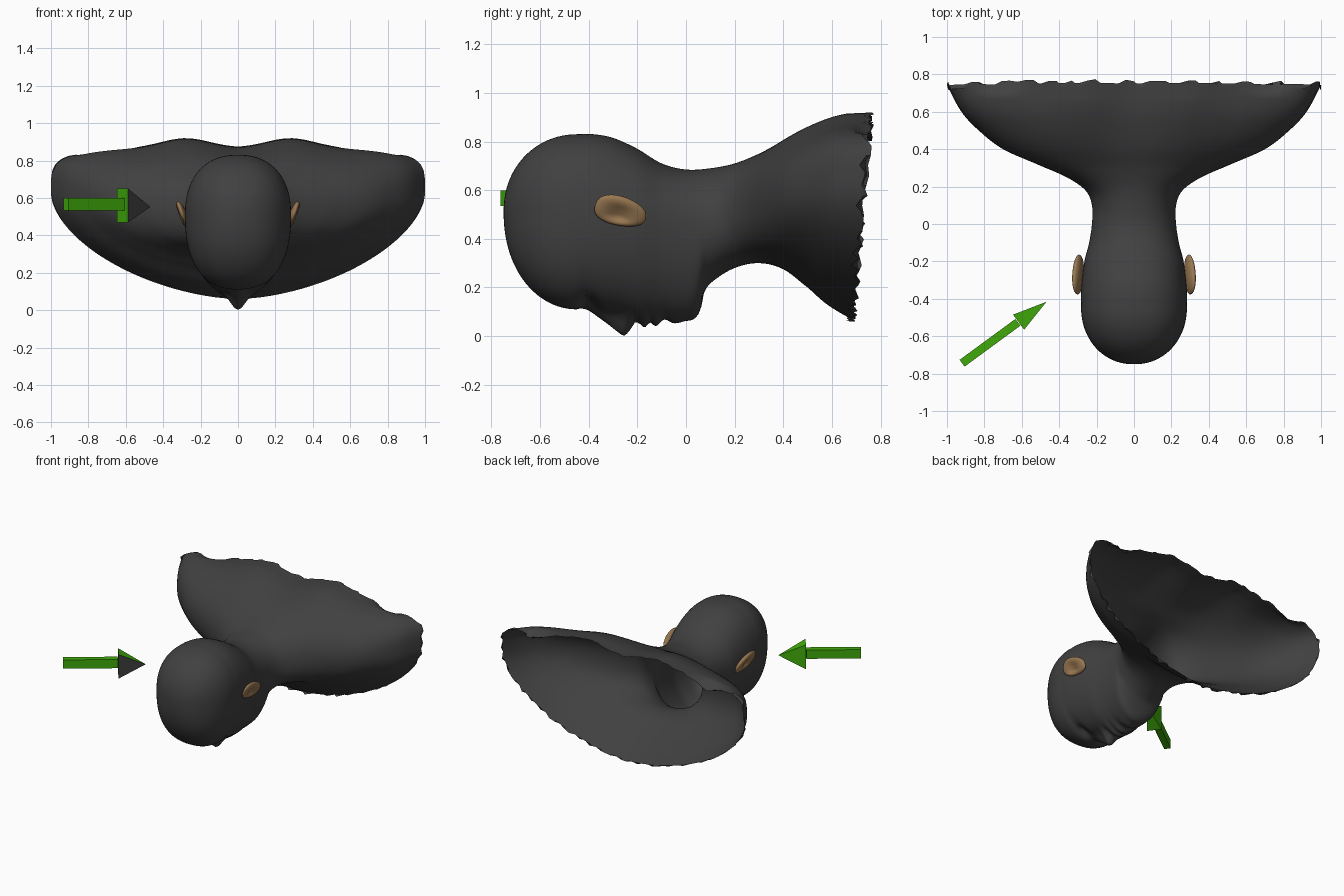
import bpy, bmesh, math, random
from mathutils import Vector, Matrix

if "Cube" in bpy.data.objects:
    bpy.data.objects.remove(bpy.data.objects["Cube"])

random.seed(4)

def material(name, rgb):
    m = bpy.data.materials.new(name)
    m.diffuse_color = (*rgb, 1)
    m.use_nodes = True
    m.node_tree.nodes["Principled BSDF"].inputs["Base Color"].default_value = m.diffuse_color
    return m

GREY = material("dark grey", (0.052, 0.052, 0.052))
TAN = material("ear tan", (0.32, 0.19, 0.085))
GREEN = material("arrow green", (0.05, 0.40, 0.003))

def finish(name, bm, mats, smooth=None):
    bmesh.ops.recalc_face_normals(bm, faces=bm.faces)
    me = bpy.data.meshes.new(name)
    bm.to_mesh(me)
    bm.free()
    ob = bpy.data.objects.new(name, me)
    bpy.context.collection.objects.link(ob)
    for m in mats:
        me.materials.append(m)
    if smooth:
        bpy.ops.object.select_all(action='DESELECT')
        ob.select_set(True)
        bpy.context.view_layer.objects.active = ob
        bpy.ops.object.shade_smooth_by_angle(angle=math.radians(smooth))
    return ob

def curve(pts, t):
    """Smooth interpolation through (position, value) points."""
    if t <= pts[0][0]:
        return pts[0][1]
    if t >= pts[-1][0]:
        return pts[-1][1]
    def slope(i):
        a, b = pts[max(i - 1, 0)], pts[min(i + 1, len(pts) - 1)]
        return (b[1] - a[1]) / (b[0] - a[0])
    i = max(k for k in range(len(pts) - 1) if pts[k][0] <= t)
    (x0, v0), (x1, v1) = pts[i], pts[i + 1]
    h = x1 - x0
    u = (t - x0) / h
    return ((2*u**3 - 3*u*u + 1) * v0 + (u**3 - 2*u*u + u) * h * slope(i)
            + (3*u*u - 2*u**3) * v1 + (u**3 - u*u) * h * slope(i + 1))

def bump(v, centre, width):
    return math.exp(-((v - centre) / width) ** 2)

def half_section(w, h, n, count):
    """Evenly spaced points on half a superellipse, from +x over to -x."""
    dense = []
    for i in range(201):
        a = math.pi * i / 200
        c, s = math.cos(a), max(math.sin(a), 0)
        dense.append(Vector((w * math.copysign(abs(c) ** (2 / n), c), h * s ** (2 / n))))
    run = [0]
    for p, q in zip(dense, dense[1:]):
        run.append(run[-1] + (q - p).length)
    out, j = [], 0
    for i in range(count):
        d = run[-1] * i / count
        while j < 199 and run[j + 1] < d:
            j += 1
        out.append(dense[j].lerp(dense[j + 1], (d - run[j]) / max(run[j + 1] - run[j], 1e-9)))
    return out

# Profiles along the body axis (y), crown to shoulders
TOP = [(-.45, .83), (-.38, .83), (-.3, .815), (-.2, .77), (-.1, .71), (0, .685),
       (.1, .69), (.2, .71), (.3, .75), (.4, .80), (.5, .835), (.6, .86), (.75, .87)]
BOTTOM = [(-.45, .11), (-.41, .118), (-.34, .10), (-.26, .085), (-.2, .072), (-.12, .07),
          (0, .063), (.035, .072), (.06, .11), (.075, .18), (.11, .225), (.2, .28),
          (.3, .30), (.4, .275), (.5, .20), (.6, .13), (.75, .06)]
WIDTH = [(-.45, .283), (-.36, .283), (-.2, .265), (-.1, .24), (0, .225), (.1, .225), (.18, .26),
         (.25, .36), (.32, .52), (.4, .70), (.5, .83), (.6, .92), (.75, 1.0)]
MIDDLE = [(-.45, .51), (0, .46), (.15, .47), (.35, .57), (.75, .62)]
POWER_UP = [(-.45, 2.3), (.35, 2.2), (.5, 3.1), (.65, 4.6), (.75, 5)]
POWER_DOWN = [(-.45, 2.4), (-.2, 2.1), (0, 2.0), (.3, 2.0), (.5, 1.8), (.75, 1.7)]
NOSE = [(-.44, 0), (-.40, .012), (-.33, .042), (-.28, .072), (-.255, .082),
        (-.235, .06), (-.205, .01), (-.19, 0)]
LIPS = [(-.21, 0), (-.185, .025), (-.17, .035), (-.147, .014), (-.125, .03),
        (-.09, 0), (-.05, .012), (0, 0)]

# Bust: cross-sections lofted along y
HALF = 56
ys = [-.45 - .3 * math.cos(math.radians(2 + 88 * i / 24)) for i in range(24)]
ys += [-.45 + 1.2 * i / 110 for i in range(111)]
bm = bmesh.new()
rings = []
for k, y in enumerate(ys):
    if y < -.45:                                   # rounded crown
        f = (1 - ((y + .45) / .3) ** 2) ** .47
        w, top, bot, mid = .283 * f, .51 + .32 * f, .51 - .40 * f, .51
    else:
        w, top, bot, mid = (curve(c, y) for c in (WIDTH, TOP, BOTTOM, MIDDLE))
    ramp = min(max((y - .3) / .35, 0), 1)
    upper = [(p.x, mid + p.y, True) for p in half_section(w, top - mid, curve(POWER_UP, y), HALF)]
    lower = [(-p.x, mid - p.y, False)
             for p in half_section(w, mid - bot, curve(POWER_DOWN, y), HALF)]
    ring = []
    for s, (x, z, up) in enumerate(upper + lower):
        ax, yy = abs(x), y
        if up:                                     # shoulder blades, crease behind the arm
            z += .05 * bump(ax, .28, .18) * ramp * (z - mid) / (top - mid)
            z -= .06 * bump(ax, .72, .10) * min(max((y - .67) / .08, 0), 1) ** 1.5
        elif y < .1:                               # nose, lips, eye sockets
            z -= curve(NOSE, y) * bump(x, 0, .035 + .02 * bump(y, -.245, .03))
            z -= curve(LIPS, y) * bump(x, 0, .075)
            z += .035 * bump(ax, .10, .05) * bump(y, -.40, .035)
            z -= .012 * bump(ax, .10, .03) * bump(y, -.385, .02)
        if y > .5:                                 # slanted, torn rim
            end = .69 + .075 * z / .9
            yy += (y - .5) / .25 * (end - .75)
            if k == len(ys) - 1:
                yy += random.choice((-.035, -.02, 0, .008))
        ring.append(bm.verts.new((x, yy, z)))
    rings.append(ring)
bm.faces.new(rings[0])
for r0, r1 in zip(rings, rings[1:]):
    for s in range(2 * HALF):
        t = (s + 1) % (2 * HALF)
        bm.faces.new((r0[s], r0[t], r1[t], r1[s]))
finish("head_and_shoulders", bm, [GREY], 60)

# Ears: flattened shell with a hollow, flat underside, mirrored
bm = bmesh.new()
bmesh.ops.create_uvsphere(bm, u_segments=40, v_segments=28, radius=1)
tilt = Matrix.Rotation(math.radians(-14), 3, 'X')
for v in bm.verts:
    x, y, z = v.co
    if x > 0:
        x -= 1.2 * math.exp(-(math.hypot(y + .05, z + .2) / .5) ** 2)
    z = math.copysign(abs(z) ** .8, z) * (1.1 if z > 0 else .9) * (1 - .12 * y)
    p = tilt @ Vector((.025 * x, .108 * y, .060 * z))
    p.x += .3 * p.z
    v.co = p + Vector((.298, -.27, .508))
ears = finish("ears", bm, [TAN], 50)
ears.modifiers.new("other_side", 'MIRROR')

# Arrow: flat-sided shaft and pyramid tip pointing at the head
heading = Matrix.Rotation(math.atan2(.33, .45), 4, 'Z')
bm = bmesh.new()
bmesh.ops.create_cube(bm, size=1, matrix=Matrix.Translation((-.77, -.635, .567)) @ heading
                      @ Matrix.Diagonal((.37, .045, .065, 1)))
finish("arrow_shaft", bm, [GREEN])

bm = bmesh.new()
place = Matrix.Translation((-.617, -.525, .56)) @ heading
base = [bm.verts.new(place @ Vector((0, sy * .05, sz * .09)))
        for sy, sz in ((-1, -1), (1, -1), (1, 1), (-1, 1))]
tip = bm.verts.new(place @ Vector((.185, 0, -.008)))
bm.faces.new(base)
for i in range(4):
    face = bm.faces.new((base[i], base[(i + 1) % 4], tip))
    face.material_index = 1 if i == 3 else 0      # dark front side
finish("arrow_tip", bm, [GREEN, GREY])
